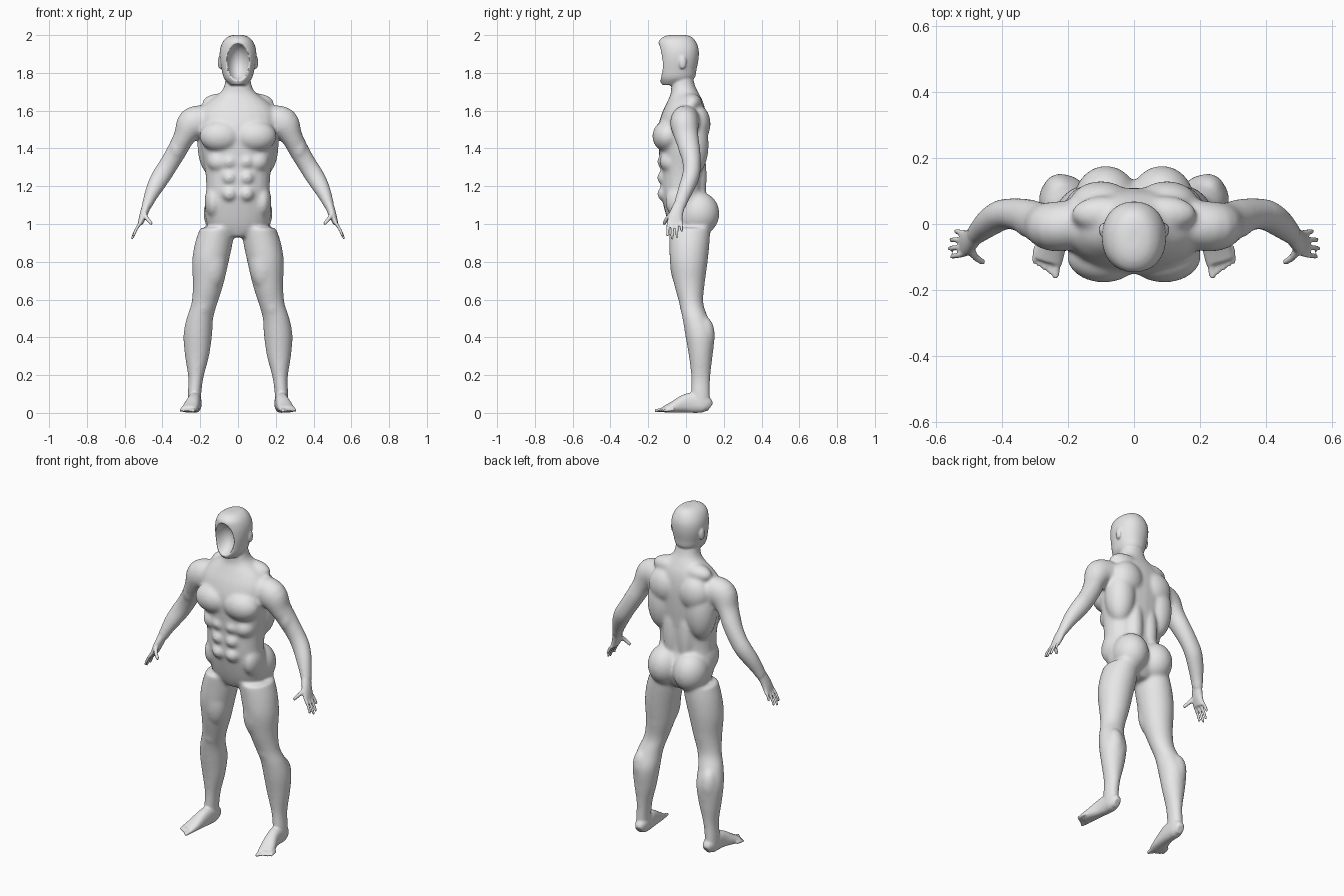
import bpy
import bmesh
import math
from mathutils import Matrix, Vector

default_cube = bpy.data.objects.get("Cube")
if default_cube:
    bpy.data.objects.remove(default_cube)

AXIS_X, AXIS_Y, AXIS_Z = Matrix.Identity(3)
BOTH, MIDDLE = (1, -1), (1,)


def smooth_rings(rings, steps=4):
    """Spline through the given rings (x, y, z, half width, half depth)."""
    rings = [Vector(ring) for ring in rings]
    last = len(rings) - 1
    result = []
    for i in range(last):
        before, a, b, after = (rings[min(max(k, 0), last)] for k in range(i - 1, i + 3))
        for step in range(steps):
            t = step / steps
            result.append(a + (b - before) * t / 2
                          + (before - a * 5 / 2 + b * 2 - after / 2) * t * t
                          + (a * 3 - before - b * 3 + after) * t ** 3 / 2)
    return result + [rings[last]]


def loft(bm, rings, sides=BOTH, reference=None, power=1, segments=24):
    """Closed skin over oval rings; level rings unless a reference axis is given."""
    rings = smooth_rings(rings)
    for side in sides:
        loops = []
        for i, ring in enumerate(rings):
            wide, deep = AXIS_X, AXIS_Y
            if reference:
                ahead, behind = rings[min(i + 1, len(rings) - 1)], rings[max(i - 1, 0)]
                along = Vector(ahead[:3]) - Vector(behind[:3])
                along.normalize()
                wide = reference.cross(along).normalized()
                deep = along.cross(wide)
            loop = []
            for k in range(segments):
                angle = math.tau * k / segments
                c, s = math.cos(angle), math.sin(angle)
                c = math.copysign(abs(c) ** power, c)
                s = math.copysign(abs(s) ** power, s)
                point = Vector(ring[:3]) + wide * c * ring[3] + deep * s * ring[4]
                point.x *= side
                loop.append(bm.verts.new(point))
            loops.append(loop)
        for low, high in zip(loops, loops[1:]):
            for k in range(segments):
                n = (k + 1) % segments
                bm.faces.new((low[k], low[n], high[n], high[k]))
        bm.faces.new(loops[0])
        bm.faces.new(loops[-1])


def digit(bm, points, radius, reference):
    """Tapered finger or toe with a rounded tip."""
    rings = [(*p, radius * (1 - i * .1), radius * (1 - i * .1)) for i, p in enumerate(points)]
    loft(bm, rings, reference=reference, segments=12)
    oval(bm, points[-1], [rings[-1][3]] * 3)


def oval(bm, centre, radii, sides=BOTH):
    for side in sides:
        place = Vector((centre[0] * side, centre[1], centre[2]))
        bmesh.ops.create_uvsphere(bm, u_segments=32, v_segments=20, radius=1,
                                  matrix=Matrix.LocRotScale(place, None, Vector(radii)))


def store(bm, obj):
    bmesh.ops.recalc_face_normals(bm, faces=bm.faces)
    bm.to_mesh(obj.data)
    bm.free()


def new_object(name):
    obj = bpy.data.objects.new(name, bpy.data.meshes.new(name))
    bpy.context.collection.objects.link(obj)
    return obj


def fuse(obj, voxel, rounds):
    """Merge overlapping parts into one skin and soften the joins."""
    remesh = obj.modifiers.new("fuse", 'REMESH')
    remesh.mode = 'VOXEL'
    remesh.voxel_size = voxel
    relax = obj.modifiers.new("soften", 'SMOOTH')
    relax.factor = .5
    relax.iterations = rounds
    apply_all(obj)


def apply_all(obj):
    bpy.ops.object.select_all(action='DESELECT')
    obj.select_set(True)
    bpy.context.view_layer.objects.active = obj
    bpy.ops.object.convert(target='MESH')


# Large forms: trunk with neck, legs, arms
body = new_object("body")
bm = bmesh.new()
trunk = [(.01, .93, .05, .07), (.015, .98, .15, .1), (.01, 1.06, .176, .12),
         (-.018, 1.16, .168, .113), (-.02, 1.28, .174, .115), (-.02, 1.4, .195, .125),
         (-.02, 1.5, .205, .13), (-.012, 1.58, .205, .118), (-.005, 1.64, .165, .098),
         (-.006, 1.69, .1, .075), (-.015, 1.73, .073, .064), (-.02, 1.8, .065, .052)]
loft(bm, [(0, *ring) for ring in trunk], MIDDLE, power=.9)

leg = [(.11, .02, .98, .09, .11), (.128, .018, .9, .1, .107), (.146, .015, .8, .097, .1),
       (.158, .018, .68, .081, .081), (.178, .028, .58, .069, .064), (.202, .05, .5, .071, .069),
       (.213, .073, .41, .076, .077), (.217, .078, .3, .064, .063), (.223, .078, .19, .041, .051),
       (.23, .077, .1, .036, .051), (.23, .08, .04, .037, .05)]
loft(bm, leg)

arm = [(.17, 0, 1.55, .08, .075), (.24, -.008, 1.53, .087, .076), (.285, .003, 1.46, .058, .064),
       (.325, .022, 1.385, .053, .055), (.37, .031, 1.31, .051, .048),
       (.405, .026, 1.255, .051, .047), (.44, .004, 1.195, .045, .043),
       (.468, -.02, 1.135, .034, .037), (.487, -.037, 1.085, .026, .033)]
loft(bm, arm, reference=AXIS_Y)

# Muscle groups laid over the large forms
muscles = {
    "chest": ((.092, -.098, 1.465), (.112, .08, .085)),
    "side_back": ((.13, .035, 1.42), (.085, .085, .17)),
    "shoulder_blade": ((.1, .062, 1.53), (.095, .068, .1)),
    "neck_slope": ((.09, .03, 1.64), (.1, .055, .052)),
    "spine_column": ((.05, .055, 1.25), (.05, .055, .2)),
    "buttock": ((.085, .07, 1.055), (.098, .107, .115)),
    "waist_side": ((.13, -.03, 1.12), (.047, .08, .09)),
    "rib_edge": ((.1, -.075, 1.33), (.065, .065, .06)),
    "thigh_front": ((.135, -.02, .8), (.075, .065, .15)),
    "kneecap": ((.183, 0, .56), (.035, .033, .045)),
    "calf": ((.225, .1, .41), (.052, .053, .1)),
    "elbow": ((.385, .05, 1.29), (.026, .026, .03)),
    "upper_arm_front": ((.325, -.005, 1.4), (.036, .036, .055)),
}
for centre, radii in muscles.values():
    oval(bm, centre, radii)
for row in range(3):
    oval(bm, (.045, -.108, 1.33 - row * .085), (.043, .045, .042))
store(bm, body)
fuse(body, .008, 14)

# Head with a hollow face
head = new_object("head")
bm = bmesh.new()
skull = [(-.07, 1.735, .04, .055), (-.05, 1.77, .073, .093), (-.045, 1.82, .087, .101),
         (-.04, 1.88, .097, .107), (-.041, 1.93, .094, .107), (-.047, 1.97, .077, .096),
         (-.045, 1.993, .05, .07), (-.045, 2.001, .02, .035)]
loft(bm, [(0, *ring) for ring in skull], MIDDLE, power=.93, segments=48)
store(bm, head)

cutter = new_object("face_cutter")
cutter.hide_render = True
bm = bmesh.new()
oval(bm, (0, -.165, 1.857), (.064, .1, .101), MIDDLE)
store(bm, cutter)
hollow = head.modifiers.new("hollow", 'BOOLEAN')
hollow.operation = 'DIFFERENCE'
hollow.object = cutter
apply_all(head)

# Head, hands, feet and ears join the softened body so they stay crisp
bm = bmesh.new()
bm.from_mesh(body.data)
bm.from_mesh(head.data)
for helper in (head, cutter):
    bpy.data.objects.remove(helper)
oval(bm, (.096, -.018, 1.855), (.011, .02, .035))

palm = [(.48, -.031, 1.11, .024, .03), (.5, -.053, 1.05, .021, .037), (.518, -.06, 1, .013, .043)]
loft(bm, palm, reference=AXIS_Y)
for i, (tip_x, tip_z) in enumerate([(.552, .94), (.56, .925), (.556, .932), (.54, .965)]):
    start = Vector((.515, -.092 + i * .022, 1.01))
    tip = Vector((tip_x, -.1 + i * .026, tip_z))
    digit(bm, [start, start.lerp(tip, .5) + AXIS_X * .004, tip], .0095, AXIS_Y)
digit(bm, [(.5, -.07, 1.06), (.482, -.1, 1.03), (.46, -.115, 1.004)], .0125, AXIS_Y)

foot = [(.226, .128, .03, .02, .026), (.228, .1, .046, .035, .046), (.23, .04, .054, .036, .054),
        (.236, -.01, .048, .037, .047), (.25, -.07, .03, .043, .029), (.262, -.115, .018, .044, .017)]
loft(bm, foot, reference=AXIS_Z, power=.85)
for i in range(5):
    start = Vector((.23 + i * .0165, -.1 + i * .009, .018))
    tip = Vector((.238 + i * .0165, -.158 + i * .011, .012))
    digit(bm, [start, start.lerp(tip, .5), tip], .0125 if i == 0 else .009, AXIS_Z)
store(bm, body)
fuse(body, .006, 4)
bpy.ops.object.shade_smooth()

# Plain grey finish
grey = bpy.data.materials.new("plain_grey")
grey.use_nodes = True
colour = (.8, .8, .8, 1)
grey.diffuse_color = colour
grey.node_tree.nodes["Principled BSDF"].inputs["Base Color"].default_value = colour
body.data.materials.append(grey)
